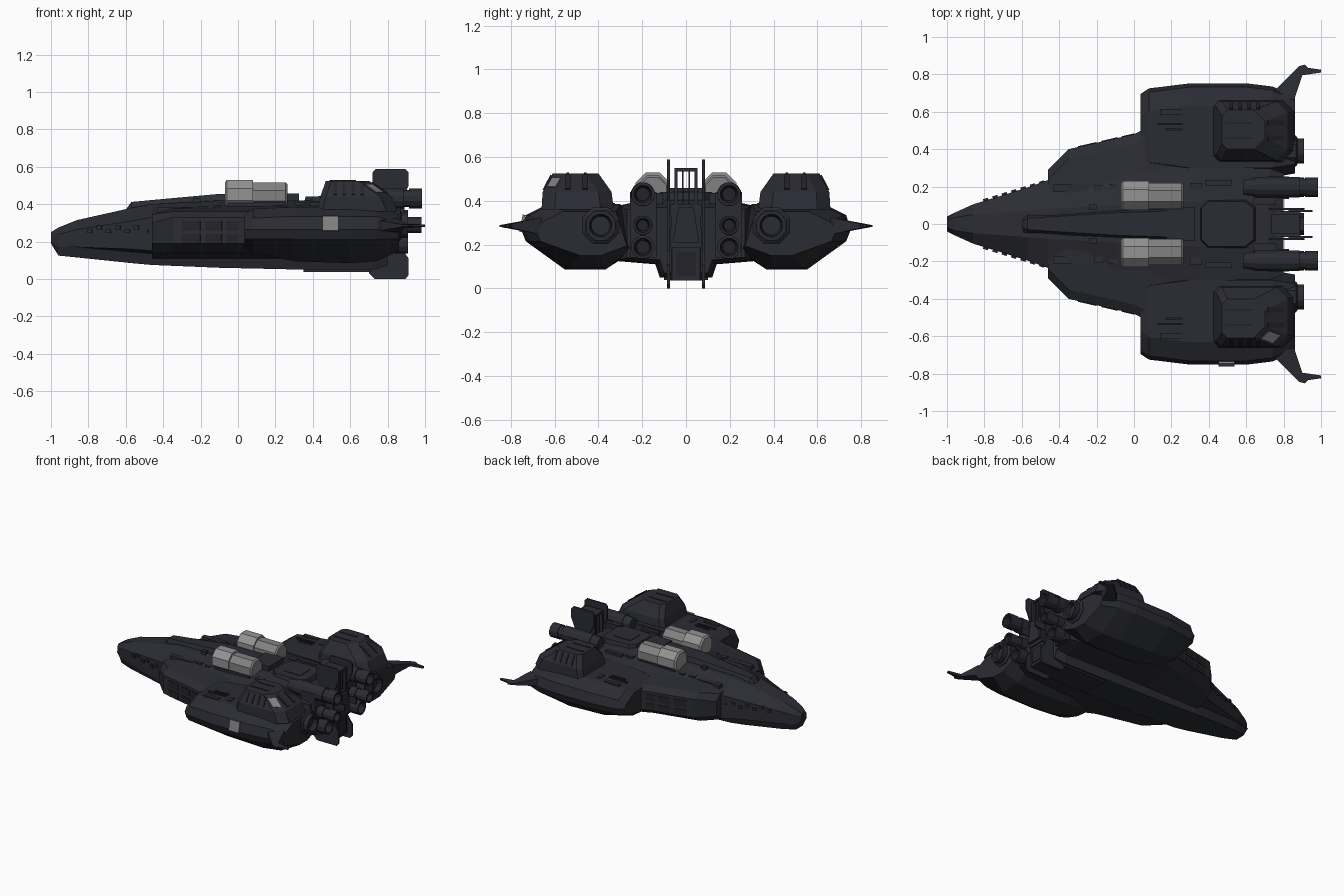
import bpy, bmesh, math
from mathutils import Matrix, Vector

if "Cube" in bpy.data.objects:
    bpy.data.objects.remove(bpy.data.objects["Cube"])


def material(name, r, g, b):
    m = bpy.data.materials.new(name)
    m.diffuse_color = (r, g, b, 1)
    m.use_nodes = True
    m.node_tree.nodes["Principled BSDF"].inputs["Base Color"].default_value = m.diffuse_color
    return m


HULL = material("dark slate hull", 0.024, 0.025, 0.033)
TRIM = material("near black trim", 0.017, 0.017, 0.022)
GREY = material("light grey", 0.29, 0.29, 0.29)
GREY2 = material("mid grey", 0.22, 0.22, 0.22)


def make(name, verts, faces, mats, mirror=False, rule=None, only=1):
    """One mesh object, or a left/right pair when mirror is set."""
    for s in ((1, -1) if mirror else (only,)):
        bm = bmesh.new()
        vs = [bm.verts.new((x, y * s, z)) for x, y, z in verts]
        for i, f in enumerate(faces):
            face = bm.faces.new([vs[k] for k in f])
            face.material_index = rule(i) if rule else 0
        bmesh.ops.recalc_face_normals(bm, faces=bm.faces)
        me = bpy.data.meshes.new(name)
        bm.to_mesh(me)
        bm.free()
        for m in mats:
            me.materials.append(m)
        side = ("_left" if s > 0 else "_right") if mirror else ""
        bpy.context.collection.objects.link(bpy.data.objects.new(name + side, me))


def loft(name, rings, mat=HULL, mirror=False, only=1):
    """Skin a row of equal-length vertex rings and cap both ends."""
    n = len(rings[0])
    verts = [v for r in rings for v in r]
    faces = [(k * n + i, k * n + (i + 1) % n, (k + 1) * n + (i + 1) % n, (k + 1) * n + i)
             for k in range(len(rings) - 1) for i in range(n)]
    faces += [tuple(range(n)), tuple(range(len(verts) - n, len(verts)))]
    make(name, verts, faces, [mat], mirror, only=only)


def box(name, c, size, mat=HULL, mirror=False, rot=(0, 0, 0), only=1):
    m = Matrix.Translation(c)
    for ang, axis in zip(rot, "XYZ"):
        m = m @ Matrix.Rotation(ang, 4, axis)
    v = [m @ Vector((a * size[0] / 2, b * size[1] / 2, d * size[2] / 2))
         for a in (-1, 1) for b in (-1, 1) for d in (-1, 1)]
    f = [(0, 1, 3, 2), (4, 6, 7, 5), (0, 4, 5, 1), (2, 3, 7, 6), (0, 2, 6, 4), (1, 5, 7, 3)]
    make(name, v, f, [mat], mirror, only=only)


def lathe(name, prof, y, z, seg=10, mats=(HULL, TRIM), dark_from=99, mirror=True):
    """Turn an (x, radius) profile about an axis along x."""
    verts, faces = [], []
    for x, r in prof:
        for i in range(seg):
            a = 2 * math.pi * (i + 0.5) / seg
            verts.append((x, y + r * math.cos(a), z + r * math.sin(a)))
    for k in range(len(prof) - 1):
        faces += [(k * seg + i, k * seg + (i + 1) % seg, (k + 1) * seg + (i + 1) % seg,
                   (k + 1) * seg + i) for i in range(seg)]
    last = (len(prof) - 1) * seg
    faces += [tuple(range(last, last + seg)), tuple(range(seg))]
    make(name, verts, faces, mats, mirror,
         lambda i: 1 if dark_from * seg <= i < len(faces) - 1 else 0)


def plate(name, outline, y, t, mat=HULL, mirror=True):
    """Upright plate from an x-z outline."""
    loft(name, [[(x, y + d, z) for x, z in outline] for d in (-t / 2, t / 2)], mat, mirror)


# Central fuselage: x, top half width, top z, side half width, side z range, belly
rings = []
for x, wt, zt, wm, zu, zl, wb, zb in (
        (-1.0, .02, .25, .03, .235, .20, .02, .19),
        (-.96, .035, .275, .06, .24, .17, .04, .125),
        (-.86, .05, .315, .105, .265, .17, .07, .115),
        (-.57, .07, .38, .195, .31, .16, .11, .085),
        (-.46, .08, .40, .235, .33, .15, .12, .075),
        (-.10, .10, .42, .30, .36, .13, .12, .06),
        (.35, .12, .42, .32, .375, .125, .12, .05),
        (.72, .12, .40, .30, .375, .13, .11, .05),
        (.80, .10, .37, .27, .36, .14, .10, .07)):
    half = [(wt, zt), (wm, zu), (wm, zl), (wb + .02, min(zl, zb + .06)), (wb, zb)]
    rings.append([(x, y, z) for y, z in half] + [(x, -y, z) for y, z in reversed(half)])
loft("fuselage", rings)

# Raised spine and rear hatch
loft("spine", [[(x, w, z), (x, w + .03, .36), (x, -w - .03, .36), (x, -w, z)]
               for x, w, z in ((-.60, .02, .37), (-.57, .03, .412), (-.1, .06, .455),
                               (.2, .07, .45), (.32, .08, .42))])
hatch = [(.35, .09), (.39, .13), (.60, .13), (.65, .09)]
hatch += [(x, -y) for x, y in reversed(hatch)]
loft("hatch", [[(x, y, .40) for x, y in hatch],
               [(.5 + (x - .5) * .92, y * .92, .44) for x, y in hatch]])
box("hatch_bridge", (.25, 0, .435), (.15, .18, .045))
box("hatch_cover", (.50, 0, .44), (.14, .12, .008))
box("belly_keel", (.53, 0, .06), (.36, .2, .045))

# Wings
rings = []
for x, yo, d in ((-.46, .29, .03), (-.35, .40, 0), (0, .48, 0), (.06, .51, 0), (.70, .45, 0)):
    rings.append([(x, .10, .39 - d), (x, yo - .05, .36 - d / 2), (x, yo, .33 - d),
                  (x, yo, .19), (x, yo - .07, .14), (x, .14, .11)])
loft("wing", rings, mirror=True)
slope = math.atan2(.08, .35)
for x, w in ((-.25, .10), (-.13, .09), (-.03, .07)):
    for z in (.215, .285):
        box("wing_panel", (x, .40 + (x + .35) * .2286, z), (w, .008, .05), TRIM, True,
            (0, 0, slope))

# Side pods: x, outer y, top z, belly z, inner y
rings = []
for x, yo, zt, zb, yi in ((.035, .695, .345, .17, .40), (.08, .725, .375, .14, .33),
                          (.30, .752, .385, .095, .30), (.60, .752, .385, .085, .30),
                          (.74, .735, .385, .095, .30), (.86, .685, .35, .15, .32)):
    rings.append([(x, yi, zt), (x, yo - .12, zt), (x, yo - .02, zt - .05), (x, yo, .265),
                  (x, yo - .02, .215), (x, yo - .20, zb), (x, yi + .07, zb),
                  (x, yi - .05, (zb + .20) / 2 + .02)])
loft("pod", rings, mirror=True)
for x, y, w, d in ((.20, .60, .12, .03), (.20, .535, .15, .012), (.22, .505, .11, .012),
                   (.33, .56, .03, .06), (.70, .36, .12, .07)):
    box("pod_vent", (x, y, .383), (w, d, .016), TRIM if d < .02 else HULL, True)
box("pod_side_hatch", (.495, .748, .297), (.085, .012, .08), GREY2, only=-1, rot=(.2, 0, 0))

# Turrets on the pods with ribbed slopes
rings = []
for z, x0, x1, y0, y1 in ((.36, .42, .855, .33, .66), (.44, .44, .82, .34, .655),
                          (.525, .47, .70, .40, .61)):
    c, d = .03, .06
    rings.append([(x0 + c, y0, z), (x1 - d, y0, z), (x1, y0 + d, z), (x1, y1 - d, z),
                  (x1 - d, y1, z), (x0 + c, y1, z), (x0, y1 - c, z), (x0, y0 + c, z)])
loft("turret", rings, mirror=True)
tilt = math.atan2(.045, .085)
for i in range(4):
    box("turret_rib", (.52 + i * .048, .634, .483), (.018, .008, .075), TRIM, True, (tilt, 0, 0))
for y in (.46, .54):
    box("turret_slot", (.76, y, .485), (.11, .025, .008), TRIM, True, (0, .617, 0))
    box("turret_roof_bar", (.56, y, .524), (.14, .012, .010), TRIM, True)
# Grey marker on the chamfered corner of one turret
mid, along = Vector((.73, .6025, .4825)), Vector((.02, -.02, 0))
down, out = Vector((.12, .045, -.085)) * .25, Vector((.415, .415, .807)) * .004
loft("turret_marker", [[mid + a * along + b * down + k * out
                        for a, b in ((-1, -1), (1, -1), (1, 1), (-1, 1))] for k in (-1, 1)],
     GREY2, only=-1)

# Tail winglets
tail = [(.74, .70), (.885, .845), (.915, .852), (.93, .835), (1.0, .825), (1.0, .81),
        (.90, .795), (.855, .66)]
loft("tail_winglet", [[(x, y, .285 + s * max(.005, .22 * (.84 - y))) for x, y in tail]
                      for s in (-1, 1)], mirror=True)

# Grey canisters on the back
lathe("canister_front", [(-.07, .07), (-.06, .084), (.08, .084)], .152, .452, 8, (GREY, GREY))
lathe("canister_rear", [(.08, .076), (.255, .076), (.265, .066)], .150, .445, 8, (GREY2, GREY2))
box("canister_cradle", (.10, .15, .395), (.30, .13, .06), HULL, True)


# Engines
def engine(name, y, z, r, x0, x1):
    m = x1 - .10
    lathe(name, [(x0, r * .75), (x0 + .06, r * .9), (x0 + .06, r), (m, r), (m, r * .85),
                 (m + .03, r * .85), (m + .03, r * .97), (x1, r * .97), (x1, r * .74),
                 (x1 - .05, r * .55)], y, z, 12, dark_from=8)


engine("upper_engine", .197, .43, .056, .585, .985)
engine("middle_engine", .197, .288, .045, .70, .98)
engine("lower_engine", .197, .188, .056, .68, .91)
engine("pod_engine", .39, .287, .072, .72, .91)
lathe("pod_engine_collar", [(.80, .09), (.865, .09), (.875, .075)], .39, .287, 8)
box("engine_mount", (.77, .195, .29), (.12, .12, .30), HULL, True)
box("engine_bracket", (.70, .14, .41), (.12, .07, .05), HULL, True)

# Paired tail fins and the block between them
plate("tail_fin", [(.72, .57), (.735, .588), (.895, .588), (.912, .57), (.912, .50), (.87, .40),
                   (.87, .17), (.912, .11), (.912, .02), (.895, 0), (.73, 0), (.70, .03),
                   (.70, .08), (.76, .15), (.76, .42), (.72, .48)], .080, .012)
box("tail_block", (.80, 0, .285), (.18, .14, .20))
loft("tail_exhaust", [[(x, w, .19), (x, w, .035), (x, -w, .035), (x, -w, .19)]
                      for x, w in ((.70, .075), (.88, .065))])
box("exhaust_grille", (.882, 0, .11), (.008, .09, .11), TRIM)
loft("tail_wedge", [[(x, .035, .37), (x, .06, .21), (x, -.06, .21), (x, -.035, .37)]
                    for x in (.86, .91)])
box("tail_arch_side", (.81, .045, .46), (.15, .014, .18), HULL, True)
box("tail_arch_bar", (.81, .015, .46), (.13, .008, .17), HULL, True)
box("tail_arch_top", (.81, 0, .542), (.15, .104, .016))
box("tail_vane", (.89, .07, .30), (.13, .012, .05), HULL, True)

# Small surface fittings along the nose and back
for i in range(7):
    x = -.79 + i * .05
    box("nose_fitting", (x, .122 + (x + .79) * .31, .255 + (i % 2) * .02),
        (.028, .03, .02), HULL, True, (0, 0, .3))
for x, y, z, w, d in ((-.335, .19, .372, .19, .04), (-.19, .19, .378, .05, .03),
                      (-.11, .20, .38, .04, .03), (-.22, .09, .418, .04, .03),
                      (.33, .20, .398, .06, .04), (.45, .22, .398, .14, .03)):
    box("deck_fitting", (x, y, z), (w, d, .026), HULL, True)
